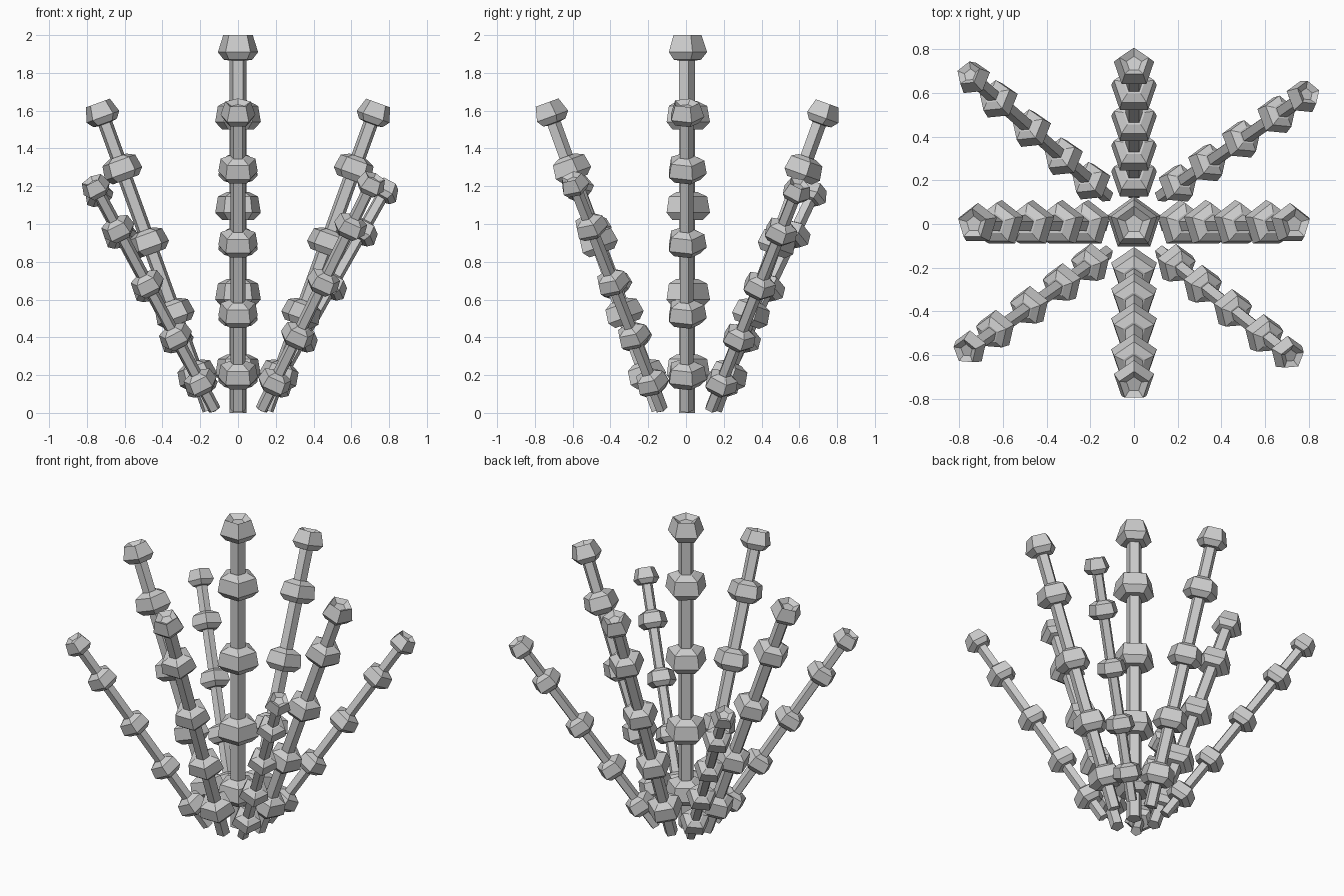
import bpy, math
from mathutils import Vector, Matrix

if "Cube" in bpy.data.objects:
    bpy.data.objects.remove(bpy.data.objects["Cube"])

SIDES = 5
STEM = 0.047

# Half profile (radius, height) of one stalk of height 2
profile = [(STEM, 0.0)]
for z in (0.23, 0.63, 1.09, 1.57):
    profile += [(STEM, z - 0.07), (0.088, z - 0.07), (0.127, z - 0.03),
                (0.112, z + 0.055), (0.06, z + 0.08), (STEM, z + 0.08)]
# Flared tip with a shallow dimple
profile += [(STEM, 1.865), (0.08, 1.87), (0.112, 1.91), (0.082, 2.0), (0.042, 1.975)]


def stalk(name, base, rot, scale):
    verts, faces = [], []
    for r, z in profile:
        for k in range(SIDES):
            a = math.pi / 2 + k * math.tau / SIDES
            verts.append((r * math.cos(a), r * math.sin(a), z))
    n = len(profile)
    for i in range(n - 1):
        for k in range(SIDES):
            a, b = i * SIDES + k, i * SIDES + (k + 1) % SIDES
            faces.append((a, b, b + SIDES, a + SIDES))
    faces.append(tuple(reversed(range(SIDES))))
    faces.append(tuple(range((n - 1) * SIDES, n * SIDES)))
    mesh = bpy.data.meshes.new(name)
    mesh.from_pydata(verts, [], faces)
    ob = bpy.data.objects.new(name, mesh)
    bpy.context.collection.objects.link(ob)
    ob.matrix_world = Matrix.Translation(base) @ rot.to_4x4() @ Matrix.Scale(scale, 4)


# Upright centre stalk
stalk("centre_stalk", Vector((0, 0, 0.0)), Matrix.Identity(3), 1.0)

# Four stalks leaning out along the axes
lean = math.radians(20)
for name, x, y in (("right", 1, 0), ("left", -1, 0), ("back", 0, 1), ("front", 0, -1)):
    d = Vector((x * math.sin(lean), y * math.sin(lean), math.cos(lean)))
    rot = Vector((0, 0, 1)).rotation_difference(d).to_matrix()
    stalk(name + "_stalk", Vector((x * 0.15, y * 0.15, 0.015)), rot, 0.865)

# Four shorter stalks on the diagonals, given by their tip positions
for name, x, y in (("back_right", 0.80, 0.60), ("back_left", -0.76, 0.69),
                   ("front_right", 0.725, -0.61), ("front_left", -0.775, -0.585)):
    base = Vector((math.copysign(0.125, x), math.copysign(0.13, y), 0.02))
    h = Vector((x, y, 0)) - Vector((base.x, base.y, 0))
    d = Vector((h.x, h.y, math.sqrt(1.45 ** 2 - h.length_squared)))
    rot = Vector((0, 0, 1)).rotation_difference(d).to_matrix()
    stalk(name + "_stalk", base, rot, 0.725)
